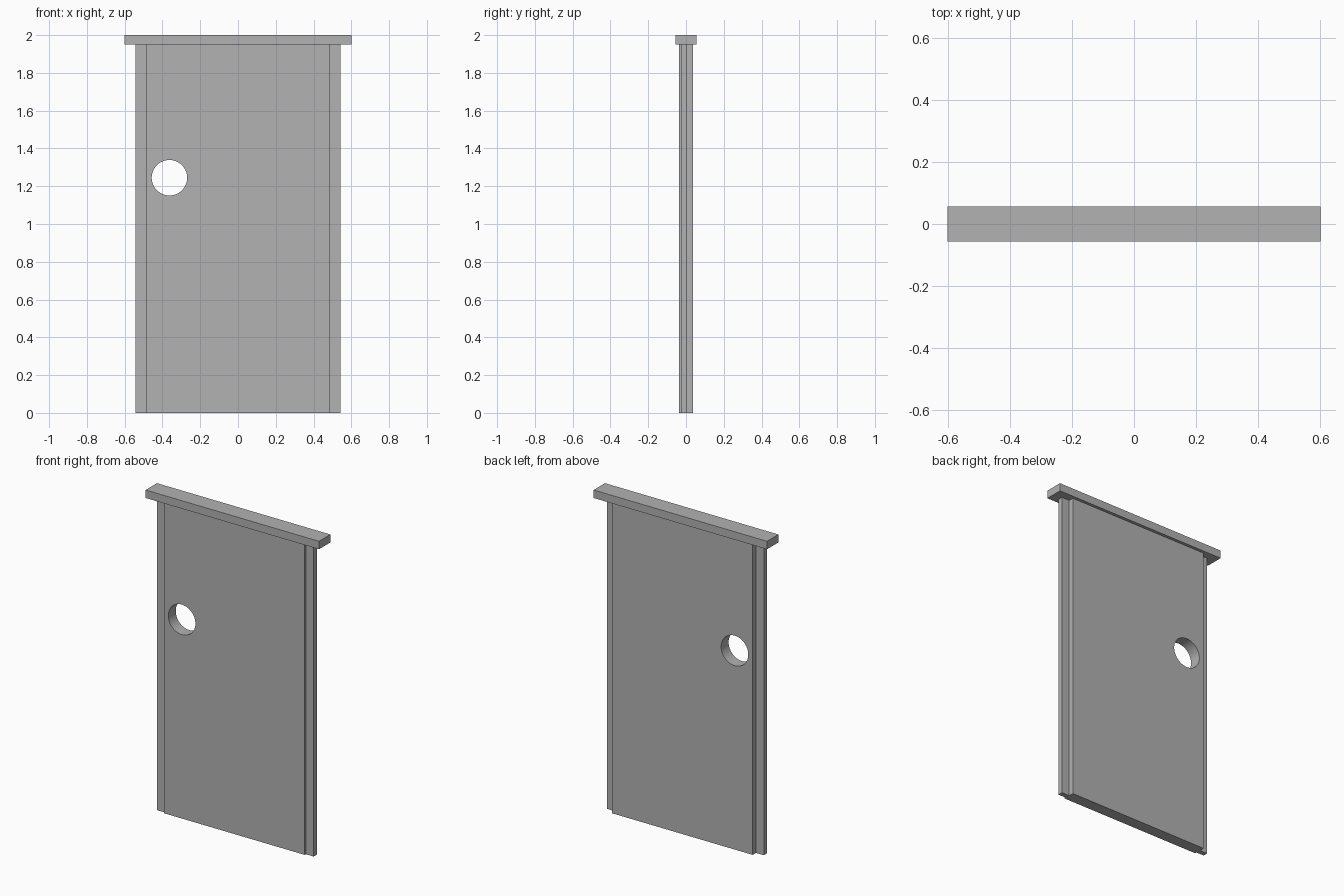
import bpy
import bmesh
from math import radians

default = bpy.data.objects.get("Cube")
if default:
    bpy.data.objects.remove(default, do_unlink=True)

# Single plain colour
grey = bpy.data.materials.new("plain_grey")
grey.use_nodes = True
colour = (0.445, 0.445, 0.445, 1)
grey.diffuse_color = colour
grey.node_tree.nodes["Principled BSDF"].inputs["Base Color"].default_value = colour


def box(name, low, high):
    """Box between two opposite corners."""
    bm = bmesh.new()
    bmesh.ops.create_cube(bm, size=1)
    for v in bm.verts:
        v.co = [a + (c + 0.5) * (b - a) for a, b, c in zip(low, high, v.co)]
    mesh = bpy.data.meshes.new(name)
    bm.to_mesh(mesh)
    bm.free()
    mesh.materials.append(grey)
    obj = bpy.data.objects.new(name, mesh)
    bpy.context.collection.objects.link(obj)
    return obj


half_width, half_depth, cap_bottom = 0.488, 0.037, 1.95

# Main panel and overhanging top cap
panel = box("door_panel", (-half_width, -half_depth, 0), (half_width, half_depth, cap_bottom))
box("top_cap", (-0.6, -0.056, cap_bottom), (0.6, 0.056, 2))

# Thin tongue along each side, set nearer the front
for name, inner, outer in (("left_tongue", half_width, 0.542),
                           ("right_tongue", -0.542, -half_width)):
    box(name, (inner, -0.026, 0), (outer, 0.005, cap_bottom))

# Round hole through the panel
bpy.ops.mesh.primitive_cylinder_add(vertices=48, radius=0.094, depth=0.4,
                                    location=(-0.363, 0, 1.245),
                                    rotation=(radians(90), 0, 0))
cutter = bpy.context.object
cutter.name = "hole_cutter"
cutter.data.materials.append(grey)
bpy.context.view_layer.update()

cut = panel.modifiers.new("round_hole", "BOOLEAN")
cut.operation = "DIFFERENCE"
cut.solver = "EXACT"
cut.object = cutter

# Apply the cut, then drop the cutter
bpy.ops.object.select_all(action="DESELECT")
panel.select_set(True)
bpy.context.view_layer.objects.active = panel
bpy.ops.object.modifier_apply(modifier=cut.name)
bpy.data.objects.remove(cutter, do_unlink=True)
bpy.ops.object.shade_smooth_by_angle(angle=radians(30))
